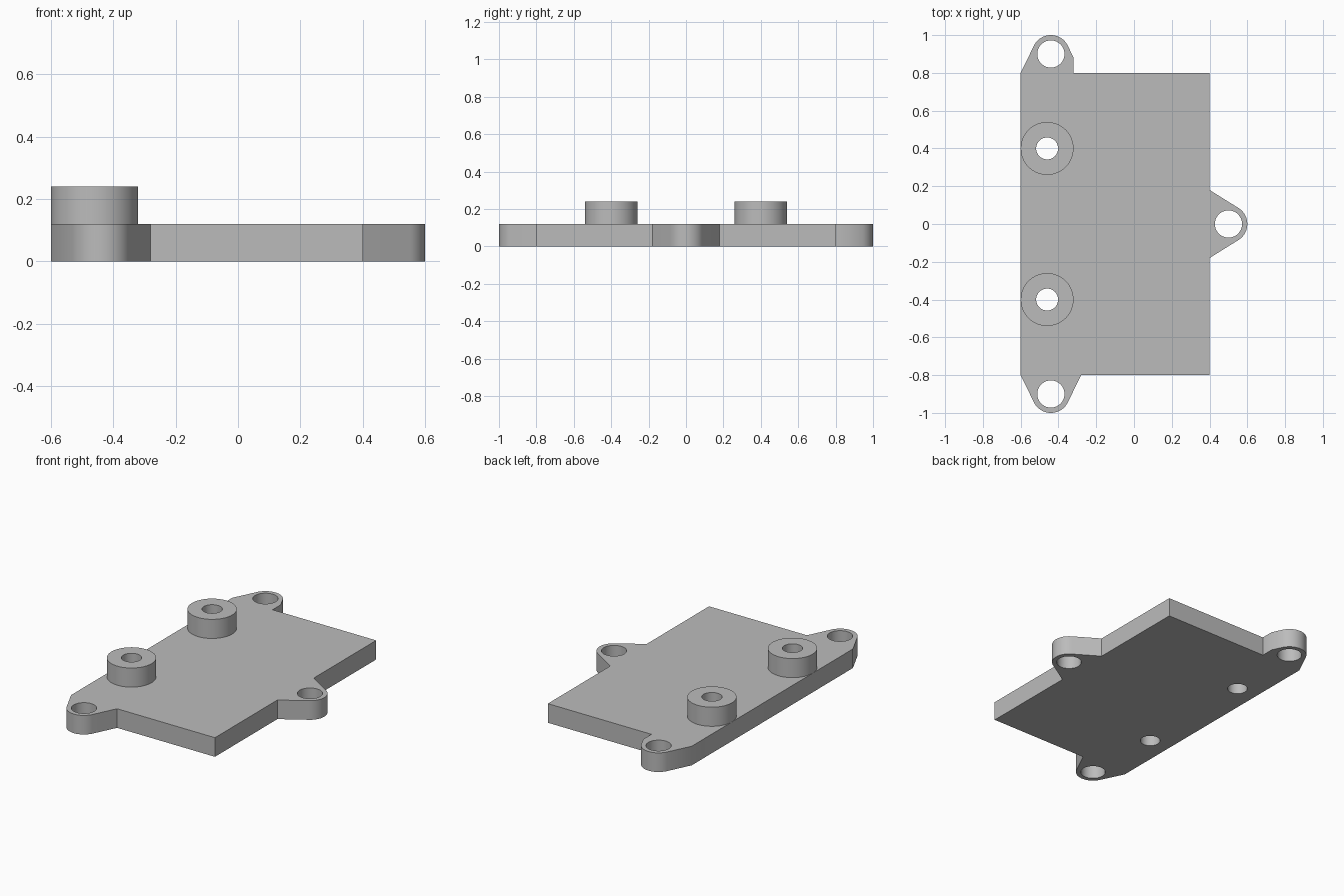
import bpy
import bmesh
from math import acos, atan2, cos, hypot, pi, sin, tau

cube = bpy.data.objects.get("Cube")
if cube:
    bpy.data.objects.remove(cube, do_unlink=True)

THICK = 0.12
EAR_R, EAR_HOLE = 0.1, 0.072
BOSS_R, BOSS_HOLE = 0.14, 0.058

grey = bpy.data.materials.new("plain grey")
grey.use_nodes = True
colour = (0.5, 0.5, 0.5, 1)
grey.diffuse_color = colour
grey.node_tree.nodes["Principled BSDF"].inputs["Base Color"].default_value = colour


def arc(centre, r, start, end, n):
    """Points along an arc, counter-clockwise, both ends included."""
    return [(centre[0] + r * cos(start + (end - start) * i / n),
             centre[1] + r * sin(start + (end - start) * i / n)) for i in range(n + 1)]


def circle(centre, r):
    return arc(centre, r, 0, tau, 64)[:-1]


def ear(p_in, centre, p_out):
    """Rounded ear: tangent lines from two base points onto a circle."""
    def bearing(p):
        dx, dy = p[0] - centre[0], p[1] - centre[1]
        return atan2(dy, dx), acos(EAR_R / hypot(dx, dy))
    a, spread = bearing(p_in)
    start = a + spread
    a, spread = bearing(p_out)
    end = start + (a - spread - start) % tau
    return [p_in] + arc(centre, EAR_R, start, end, 28) + [p_out]


def extrude_loops(name, loops, z, height):
    """Solid from a filled outline with holes."""
    curve = bpy.data.curves.new(name, "CURVE")
    curve.dimensions = "2D"
    curve.fill_mode = "BOTH"
    curve.extrude = height / 2
    for pts in loops:
        spline = curve.splines.new("POLY")
        spline.points.add(len(pts) - 1)
        for point, (x, y) in zip(spline.points, pts):
            point.co = (x, y, z + height / 2, 1)
        spline.use_cyclic_u = True
    obj = bpy.data.objects.new(name, curve)
    bpy.context.collection.objects.link(obj)
    # 2D curves flatten z, so place the object instead
    obj.location.z = z + height / 2
    bpy.ops.object.select_all(action="DESELECT")
    obj.select_set(True)
    bpy.context.view_layer.objects.active = obj
    bpy.ops.object.convert(target="MESH")
    obj = bpy.context.object
    obj.name = name
    bm = bmesh.new()
    bm.from_mesh(obj.data)
    bmesh.ops.remove_doubles(bm, verts=bm.verts, dist=0.0001)
    mid = sum(v.co.z for v in bm.verts) / len(bm.verts)
    for v in bm.verts:
        v.co.z = height / 2 if v.co.z > mid else -height / 2
    bmesh.ops.recalc_face_normals(bm, faces=bm.faces)
    bm.to_mesh(obj.data)
    bm.free()
    obj.data.materials.clear()
    obj.data.materials.append(grey)
    bpy.ops.object.shade_smooth_by_angle(angle=pi / 6)


# Base plate with three ears, all in one outline
front_c, right_c, back_c = (-0.44, -0.9), (0.5, 0), (-0.44, 0.9)
bosses = {"front_boss": (-0.46, -0.4), "back_boss": (-0.46, 0.4)}
outline = ear((-0.6, -0.8), front_c, (-0.28, -0.8))
outline += [(0.4, -0.8)]
outline += ear((0.4, -0.18), right_c, (0.4, 0.18))
outline += [(0.4, 0.8), (-0.32, 0.8)]
outline += ear((-0.32, 0.88), back_c, (-0.6, 0.8))
holes = [circle(c, EAR_HOLE) for c in (front_c, right_c, back_c)]
holes += [circle(c, BOSS_HOLE) for c in bosses.values()]
extrude_loops("base_plate", [outline] + holes, 0, THICK)

# Raised bosses around the two screw holes
for name, c in bosses.items():
    extrude_loops(name, [circle(c, BOSS_R), circle(c, BOSS_HOLE)], THICK, THICK)
